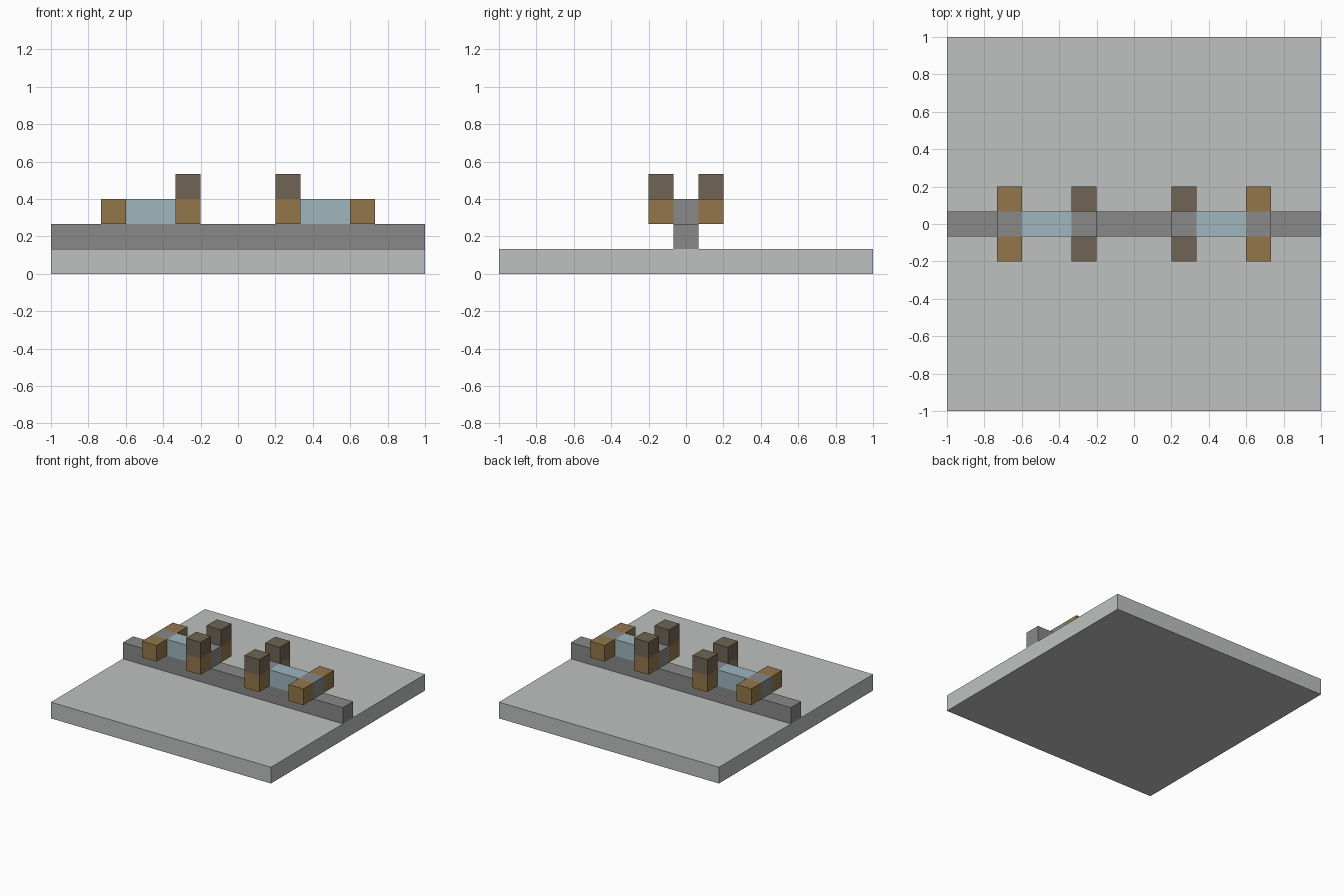
import bpy

cube = bpy.data.objects.get("Cube")
if cube:
    bpy.data.objects.remove(cube, do_unlink=True)

U = 2 / 15  # one block


def material(name, hex_code):
    def linear(c):
        return c / 12.92 if c <= 0.04045 else ((c + 0.055) / 1.055) ** 2.4
    rgb = [linear(v / 255) for v in bytes.fromhex(hex_code)]
    mat = bpy.data.materials.new(name)
    mat.use_nodes = True
    mat.diffuse_color = (*rgb, 1)
    bsdf = mat.node_tree.nodes["Principled BSDF"]
    bsdf.inputs["Base Color"].default_value = (*rgb, 1)
    bsdf.inputs["Roughness"].default_value = 0.8
    return mat


PALE = material("pale stone", "BDC1BF")
GREY = material("mid grey", "888888")
BLUE = material("pale blue", "9DB6BD")
BROWN = material("brown", "93764B")
DARK = material("dark brown", "706455")


def block(name, center, size, mat):
    """Box with centre (x, y) and bottom z, all measured in blocks."""
    x, y, z = center
    bpy.ops.mesh.primitive_cube_add(size=1, location=(x * U, y * U, (z + size[2] / 2) * U))
    ob = bpy.context.object
    ob.name = name
    ob.scale = [s * U for s in size]
    bpy.ops.object.transform_apply(location=False, rotation=False, scale=True)
    ob.data.materials.append(mat)


# Ground slab and the long beam across it
block("base_slab", (0, 0, 0), (15, 15, 1), PALE)
block("beam", (0, 0, 1), (15, 1, 1), GREY)

# Two matching units, mirrored left and right
for side, sx in (("left", 1), ("right", -1)):
    block(f"{side}_blue_panel", (sx * 3.5, 0, 2), (2, 1, 1), BLUE)
    block(f"{side}_inner_hub", (sx * 2, 0, 2), (1, 1, 1), GREY)
    block(f"{side}_outer_hub", (sx * 5, 0, 2), (1, 1, 1), GREY)
    for end, sy in (("front", -1), ("back", 1)):
        block(f"{side}_{end}_inner_arm", (sx * 2, sy, 2), (1, 1, 1), BROWN)
        block(f"{side}_{end}_outer_arm", (sx * 5, sy, 2), (1, 1, 1), BROWN)
        block(f"{side}_{end}_post", (sx * 2, sy, 3), (1, 1, 1), DARK)
